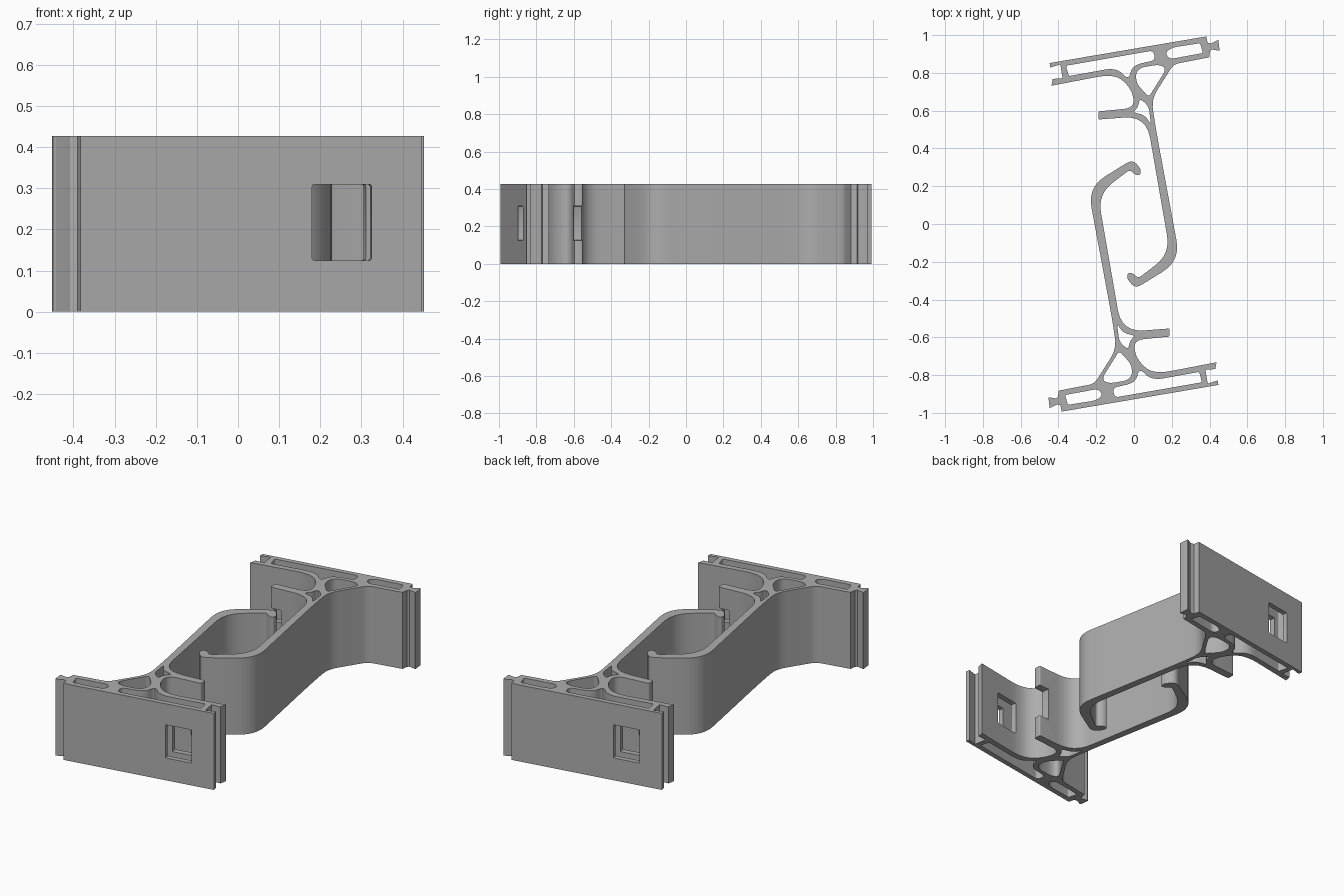
import bpy, bmesh, math
from mathutils import Vector, Matrix

if "Cube" in bpy.data.objects:
    bpy.data.objects.remove(bpy.data.objects["Cube"])

HEIGHT = 0.427
TILT = math.atan2(0.141, 0.83)   # slant of the end plate

grey = bpy.data.materials.new("plain grey")
grey.diffuse_color = (0.42, 0.42, 0.42, 1)
grey.use_nodes = True
grey.node_tree.nodes["Principled BSDF"].inputs["Base Color"].default_value = grey.diffuse_color


def rounded(points, steps=6):
    """Round each corner (x, y, cut length) of a closed outline."""
    out = []
    n = len(points)
    for i, (x, y, cut) in enumerate(points):
        p = Vector((x, y))
        a = Vector(points[i - 1][:2]) - p
        b = Vector(points[(i + 1) % n][:2]) - p
        if cut == 0:
            out.append(p)
            continue
        p0 = p + a.normalized() * min(cut, a.length * 0.48)
        p1 = p + b.normalized() * min(cut, b.length * 0.48)
        for k in range(steps + 1):
            t = k / steps
            out.append(p0 * (1 - t) ** 2 + p * 2 * t * (1 - t) + p1 * t * t)
    return out


# Plate outer face and the dovetail socket at its right end
socket_end = [(-.383, -.993, 0), (.447, -.852, 0), (.443, -.828, 0),
              (.39, -.845, 0), (.378, -.772, 0), (.43, -.768, 0),
              (.437, -.732, 0)]
# Plate inner face, curved bay and short stub
bay_and_stub = [(.10, -.797, .10), (.012, -.715, .06), (-.005, -.615, .06),
                (.188, -.596, .008), (.188, -.553, .008),
                (-.065, -.573, .12)]
# Long arm ending in a bent hook
arm_and_hook = [(-.192, .158, .10), (-.022, .288, .02), (.002, .262, .015),
                (.035, .258, .015), (.036, .292, .02), (-.008, .342, .04),
                (-.245, .195, .11), (-.118, -.49, .10), (-.092, -.66, .06),
                (-.21, -.846, .03)]
# Dovetail tab at the left end
tab_end = [(-.398, -.882, 0), (-.402, -.914, 0), (-.412, -.924, 0),
           (-.453, -.917, .006), (-.447, -.976, .006), (-.408, -.956, 0),
           (-.39, -.958, 0)]
# Hollow channels running through the height
left_pocket = [(-.365, -.905, .01), (-.35, -.957, .01),
               (-.20, -.934, .03), (-.165, -.905, .03), (-.19, -.873, .02)]
right_pocket = [(-.10, -.918, .02), (.36, -.838, .01), (.345, -.783, .01),
                (.095, -.828, .06), (.028, -.765, .03), (.008, -.84, .05),
                (-.115, -.868, .03)]
brace_hole = [(-.078, -.672, .02), (-.172, -.822, .04), (-.135, -.845, .04),
              (-.015, -.825, .05), (-.008, -.75, .04)]
root_hole = [(-.09, -.525, .02), (-.078, -.625, .03), (-.03, -.665, .025),
             (-.022, -.62, .03), (.005, -.592, .015), (-.06, -.575, .03)]

profile = bpy.data.curves.new("clip_profile", 'CURVE')
profile.dimensions = '2D'
profile.fill_mode = 'BOTH'
profile.extrude = HEIGHT / 2
for loop in (socket_end + bay_and_stub + arm_and_hook + tab_end,
             left_pocket, right_pocket, brace_hole, root_hole):
    pts = rounded(loop)
    spline = profile.splines.new('POLY')
    spline.points.add(len(pts) - 1)
    for sp, p in zip(spline.points, pts):
        sp.co = (p.x, p.y, 0, 1)
    spline.use_cyclic_u = True

half = bpy.data.objects.new("front_clip_half", profile)
bpy.context.collection.objects.link(half)
bpy.context.view_layer.objects.active = half
half.select_set(True)
bpy.ops.object.convert(target='MESH')
half = bpy.context.view_layer.objects.active
half.name = "front_clip_half"

# Weld the caps to the walls and stand the part on the ground
bm = bmesh.new()
bm.from_mesh(half.data)
bmesh.ops.remove_doubles(bm, verts=bm.verts, dist=0.0002)
bmesh.ops.translate(bm, verts=bm.verts, vec=(0, 0, HEIGHT / 2))
bmesh.ops.recalc_face_normals(bm, faces=bm.faces)
bm.to_mesh(half.data)
bm.free()

# Rectangular window through the plate and the tip of the stub
cut_mesh = bpy.data.meshes.new("window_cutter")
bm = bmesh.new()
bmesh.ops.create_cube(bm, size=1)
bmesh.ops.scale(bm, verts=bm.verts, vec=(.147, .46, .185))
bmesh.ops.translate(bm, verts=bm.verts, vec=(0, .17, 0))
bmesh.ops.bevel(bm, geom=[e for e in bm.edges
                          if abs((e.verts[0].co - e.verts[1].co).y) > .1],
                offset=.006, segments=2, profile=.5, affect='EDGES')
bmesh.ops.transform(bm, verts=bm.verts, matrix=Matrix.Translation(
    (.2525, -.885, .217)) @ Matrix.Rotation(TILT, 4, 'Z'))
bm.to_mesh(cut_mesh)
bm.free()
cutter = bpy.data.objects.new("window_cutter", cut_mesh)
bpy.context.collection.objects.link(cutter)
cutter.hide_render = True

window = half.modifiers.new("window", 'BOOLEAN')
window.operation = 'DIFFERENCE'
window.solver = 'EXACT'
window.object = cutter
bpy.ops.object.modifier_apply(modifier=window.name)
bpy.data.objects.remove(cutter)

half.data.materials.clear()
half.data.materials.append(grey)
for poly in half.data.polygons:
    poly.material_index = 0
bpy.ops.object.shade_smooth_by_angle(angle=math.radians(30))

# The second half is the same part turned half way round
back = half.copy()
back.data = half.data.copy()
back.name = "back_clip_half"
back.rotation_euler.z = math.pi
bpy.context.collection.objects.link(back)
